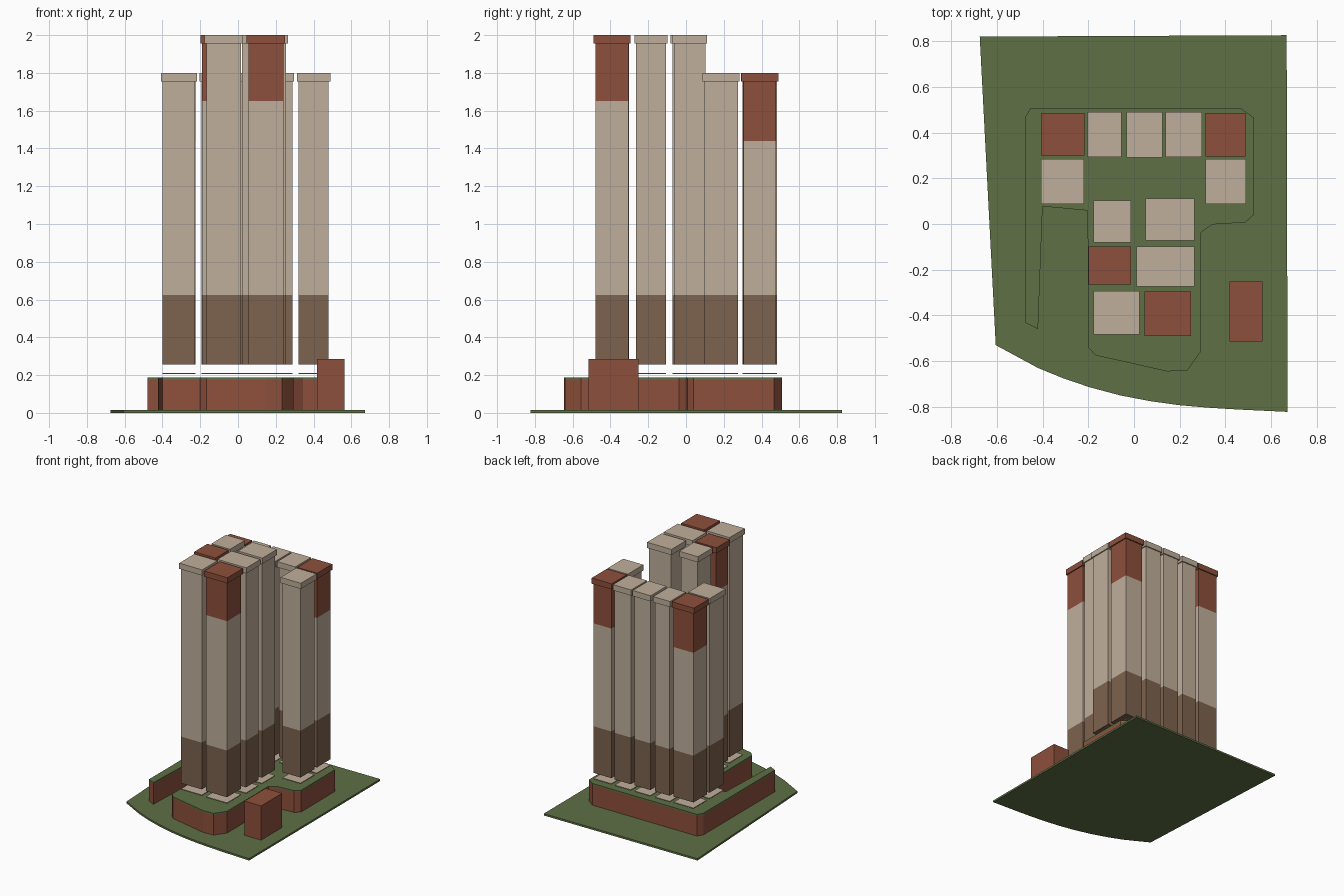
import bpy
import bmesh

if "Cube" in bpy.data.objects:
    bpy.data.objects.remove(bpy.data.objects["Cube"], do_unlink=True)


def material(name, rgb):
    mat = bpy.data.materials.new(name)
    mat.use_nodes = True
    mat.diffuse_color = (*rgb, 1)
    mat.node_tree.nodes["Principled BSDF"].inputs["Base Color"].default_value = (*rgb, 1)
    return mat


TAN = material("tan_concrete", (0.53, 0.43, 0.33))
BROWN = material("brown_cladding", (0.205, 0.122, 0.077))
RED = material("red_brick", (0.27, 0.08, 0.045))
GREEN = material("grass_green", (0.115, 0.16, 0.06))


def loft(name, rings, mats, pick=lambda z: 0):
    """Skin a stack of equal-sized rings, close both ends, colour by face height."""
    bm = bmesh.new()
    loops = [[bm.verts.new(p) for p in ring] for ring in rings]
    for low, high in zip(loops, loops[1:]):
        for i in range(len(low)):
            j = (i + 1) % len(low)
            bm.faces.new((low[i], low[j], high[j], high[i]))
    bm.faces.new(loops[0])
    bm.faces.new(loops[-1])
    bmesh.ops.recalc_face_normals(bm, faces=bm.faces[:])
    for face in bm.faces:
        face.material_index = pick(face.calc_center_median().z)
    mesh = bpy.data.meshes.new(name)
    bm.to_mesh(mesh)
    bm.free()
    for mat in mats:
        mesh.materials.append(mat)
    obj = bpy.data.objects.new(name, mesh)
    bpy.context.collection.objects.link(obj)
    return obj


def prism(name, outline, z0, z1, mat):
    return loft(name, [[(x, y, z) for x, y in outline] for z in (z0, z1)], [mat])


def rect(x0, x1, y0, y1, inset=0):
    return [(x0 + inset, y0 + inset), (x1 - inset, y0 + inset),
            (x1 - inset, y1 - inset), (x0 + inset, y1 - inset)]


BASE, BAND, CAP, INSET = 0.255, 0.625, 0.045, 0.009


def tower(name, bounds, top, red):
    """Shaft with brown foot and a projecting cap, plus the thin pad below it."""
    split = (1.65 if top > 1.9 else 1.44) if red else 1.2
    levels = [(BASE, INSET), (BAND, INSET), (split, INSET),
              (top - CAP, INSET), (top - CAP, 0), (top, 0)]
    rings = [[(x, y, z) for x, y in rect(*bounds, inset)] for z, inset in levels]
    loft(name, rings, [TAN, BROWN, RED],
         lambda z: 1 if z < BAND else 2 if red and z > split else 0)
    prism(name + "_pad", rect(*bounds, INSET), 0.206, 0.211, TAN)


# Lawn with a curved front edge
lawn = [(-0.675, 0.82), (-0.605, -0.53), (-0.42, -0.63), (-0.31, -0.675),
        (-0.195, -0.714), (-0.06, -0.75), (0.07, -0.775), (0.2, -0.793),
        (0.33, -0.804), (0.46, -0.812), (0.672, -0.822), (0.668, 0.826)]
prism("lawn", lawn, 0, 0.015, GREEN)

# Podium walls and planted roof
podium = [(-0.452, 0.508), (-0.478, 0.465), (-0.478, -0.43), (-0.42, -0.46),
          (-0.4, 0.077), (-0.203, 0.059), (-0.2, -0.54), (-0.168, -0.575),
          (0.146, -0.645), (0.234, -0.64), (0.293, -0.557), (0.293, -0.037),
          (0.343, -0.002), (0.487, 0.007), (0.524, 0.04), (0.522, 0.467),
          (0.465, 0.508)]
prism("podium_walls", podium, 0.015, 0.174, RED)
prism("podium_roof", podium, 0.174, 0.187, GREEN)

# Small separate block beside the podium
prism("side_block", rect(0.417, 0.563, -0.515, -0.251), 0.015, 0.286, RED)

# Lower towers along the back, then the taller front cluster
low_towers = [
    ((-0.408, -0.216, 0.299, 0.485), True),
    ((-0.203, -0.055, 0.293, 0.49), False),
    ((-0.033, 0.125, 0.29, 0.49), False),
    ((0.138, 0.297, 0.293, 0.49), False),
    ((0.312, 0.487, 0.295, 0.485), True),
    ((-0.408, -0.218, 0.088, 0.284), False),
    ((0.312, 0.489, 0.088, 0.284), False),
]
high_towers = [
    ((-0.177, -0.013, -0.081, 0.103), False),
    ((0.05, 0.264, -0.072, 0.111), False),
    ((-0.199, -0.013, -0.264, -0.098), True),
    ((0.011, 0.264, -0.273, -0.098), False),
    ((-0.177, 0.024, -0.483, -0.293), False),
    ((0.046, 0.249, -0.489, -0.295), True),
]
for label, top, group in (("back_tower", 1.8, low_towers), ("front_tower", 2.0, high_towers)):
    for i, (bounds, red) in enumerate(group, 1):
        tower(f"{label}_{i}", bounds, top, red)
